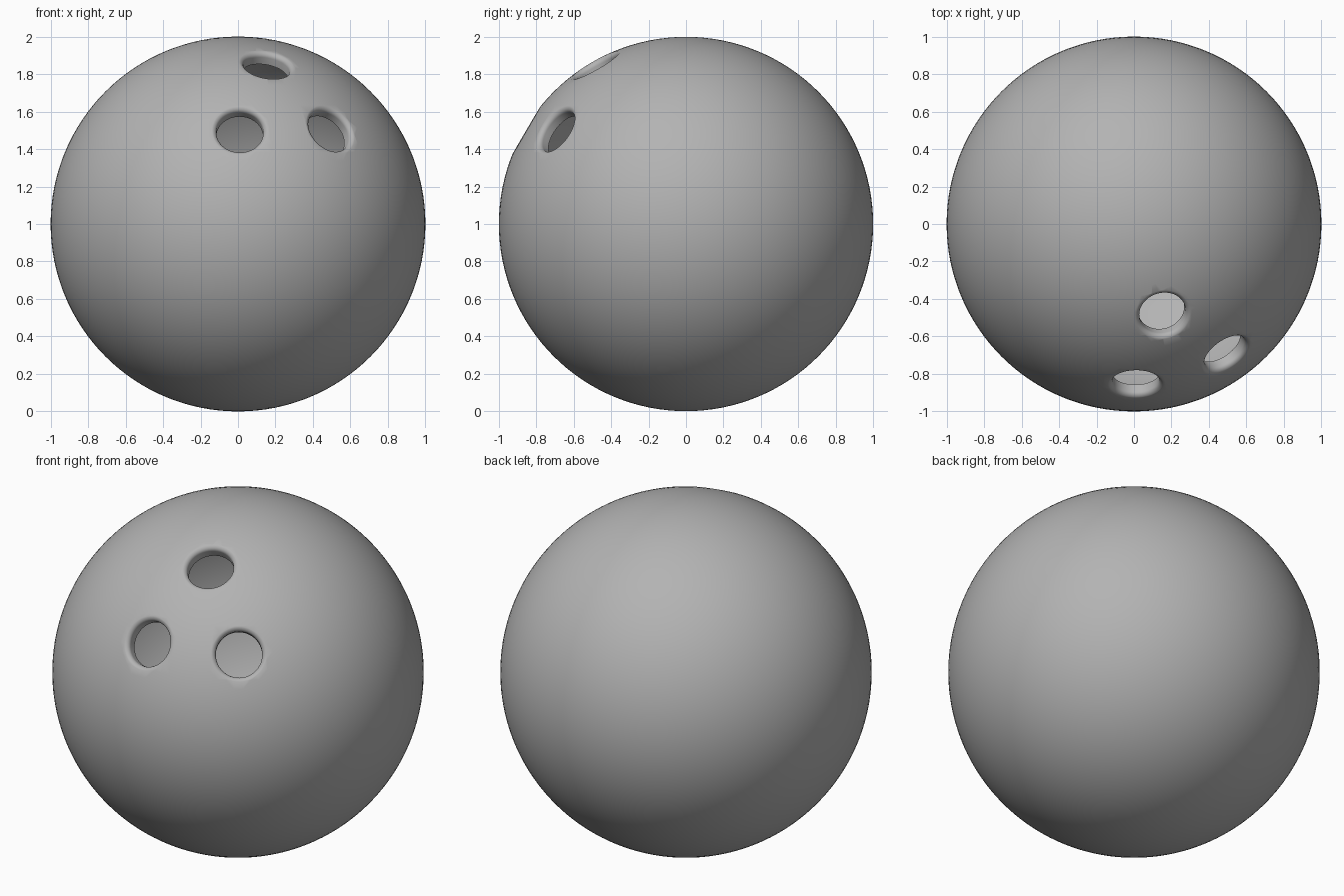
import bpy, bmesh, math
from mathutils import Vector

if "Cube" in bpy.data.objects:
    bpy.data.objects.remove(bpy.data.objects["Cube"])

CENTRE = Vector((0, 0, 1))
HOLES = [(0.01, -0.86, 0.503), (0.497, -0.70, 0.507), (0.157, -0.49, 0.857)]
SEG = 48

# Cutter profile (radius, distance from ball centre): wall, then rounded lip
R, FLOOR, LIP = 0.125, 0.92, 0.025
profile = [(R, FLOOR), (R, 0.962)]
for i in range(1, 7):
    a = math.radians(81) * i / 6
    profile.append((R + LIP * (1 - math.cos(a)) / (1 - math.cos(math.radians(81))),
                    0.962 + 0.0267 * math.sin(a) / math.sin(math.radians(81))))
profile.append((0.155, 1.1))


def hole_cutter(name, direction):
    bm = bmesh.new()
    rings = [[bm.verts.new((r * math.cos(2 * math.pi * k / SEG),
                            r * math.sin(2 * math.pi * k / SEG), h))
              for k in range(SEG)] for r, h in profile]
    for lo, hi in zip(rings, rings[1:]):
        for k in range(SEG):
            n = (k + 1) % SEG
            bm.faces.new((lo[k], lo[n], hi[n], hi[k]))
    bm.faces.new(rings[0][::-1])
    bm.faces.new(rings[-1])
    bmesh.ops.recalc_face_normals(bm, faces=bm.faces)
    me = bpy.data.meshes.new(name)
    bm.to_mesh(me)
    bm.free()
    ob = bpy.data.objects.new(name, me)
    bpy.context.collection.objects.link(ob)
    ob.location = CENTRE
    ob.rotation_mode = 'QUATERNION'
    ob.rotation_quaternion = Vector((0, 0, 1)).rotation_difference(Vector(direction).normalized())
    ob.hide_render = True
    return ob


# Ball body
bpy.ops.mesh.primitive_uv_sphere_add(segments=128, ring_count=64, radius=1, location=CENTRE)
ball = bpy.context.object
ball.name = "ball"

# Finger and thumb holes
cutters = [hole_cutter(f"hole_cutter_{i}", d) for i, d in enumerate(HOLES)]
bpy.context.view_layer.objects.active = ball
for c in cutters:
    mod = ball.modifiers.new(c.name, 'BOOLEAN')
    mod.operation = 'DIFFERENCE'
    mod.solver = 'EXACT'
    mod.object = c
    bpy.context.view_layer.update()
    bpy.ops.object.modifier_apply(modifier=mod.name)
for c in cutters:
    bpy.data.objects.remove(c)

# Open the bottoms of the holes into the hollow inside
bm = bmesh.new()
bm.from_mesh(ball.data)
floors = [f for f in bm.faces if all(v.co.length < 0.94 for v in f.verts)]
bmesh.ops.delete(bm, geom=floors, context='FACES')
bm.to_mesh(ball.data)
bm.free()

# Dark grey finish
mat = bpy.data.materials.new("dark_grey")
mat.diffuse_color = (0.45, 0.45, 0.45, 1)
mat.use_nodes = True
mat.node_tree.nodes["Principled BSDF"].inputs["Base Color"].default_value = mat.diffuse_color
ball.data.materials.clear()
ball.data.materials.append(mat)

# Smooth shading
ball.select_set(True)
bpy.ops.object.shade_smooth_by_angle(angle=math.radians(40))
